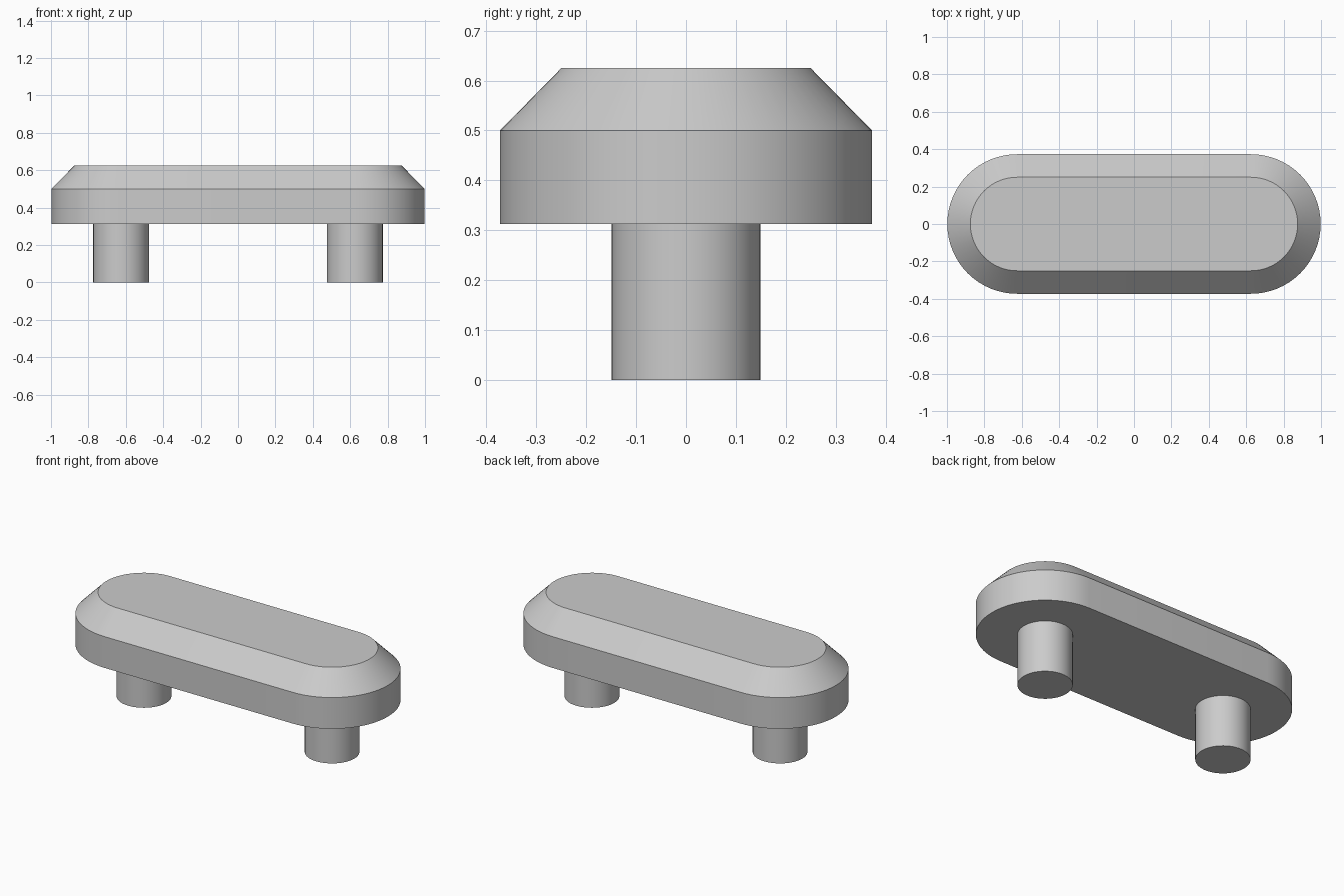
import bpy, bmesh
from math import pi, sin, cos, radians

cube = bpy.data.objects.get("Cube")
if cube:
    bpy.data.objects.remove(cube, do_unlink=True)

# Single plain grey finish
grey = bpy.data.materials.new("light_grey")
grey.use_nodes = True
colour = (0.6, 0.6, 0.6, 1.0)
grey.diffuse_color = colour
grey.node_tree.nodes["Principled BSDF"].inputs["Base Color"].default_value = colour

END_X = 0.625      # centre of each rounded end and of each peg
ARC_STEPS = 32     # segments in each half circle


def outline(radius, half_gap):
    """Slot outline: two half circles joined by straight sides."""
    points = []
    for side in (1, -1):
        start = -pi / 2 if side > 0 else pi / 2
        last = ARC_STEPS + 1 if half_gap else ARC_STEPS
        for i in range(last):
            a = start + pi * i / ARC_STEPS
            points.append((side * half_gap + radius * cos(a), radius * sin(a)))
    return points


def loft(name, rings, half_gap=0.0, x=0.0):
    """Closed solid through (radius, height) rings, capped at both ends."""
    bm = bmesh.new()
    loops = [[bm.verts.new((px, py, z)) for px, py in outline(r, half_gap)]
             for r, z in rings]
    bm.faces.new(loops[0][::-1])
    bm.faces.new(loops[-1])
    for low, high in zip(loops, loops[1:]):
        for i in range(len(low)):
            j = (i + 1) % len(low)
            bm.faces.new((low[i], low[j], high[j], high[i]))
    mesh = bpy.data.meshes.new(name)
    bm.to_mesh(mesh)
    bm.free()
    mesh.materials.append(grey)
    obj = bpy.data.objects.new(name, mesh)
    obj.location.x = x
    bpy.context.collection.objects.link(obj)
    bpy.ops.object.select_all(action='DESELECT')
    obj.select_set(True)
    bpy.context.view_layer.objects.active = obj
    bpy.ops.object.shade_smooth_by_angle(angle=radians(30))
    return obj


# Rounded bar with a chamfered top edge
loft("chamfered_bar", [(0.373, 0.3125), (0.373, 0.5), (0.25, 0.625)], half_gap=END_X)

# Round pegs underneath
for label, side in (("left", 1), ("right", -1)):
    loft(label + "_peg", [(0.149, 0.0), (0.149, 0.3125)], x=side * END_X)
